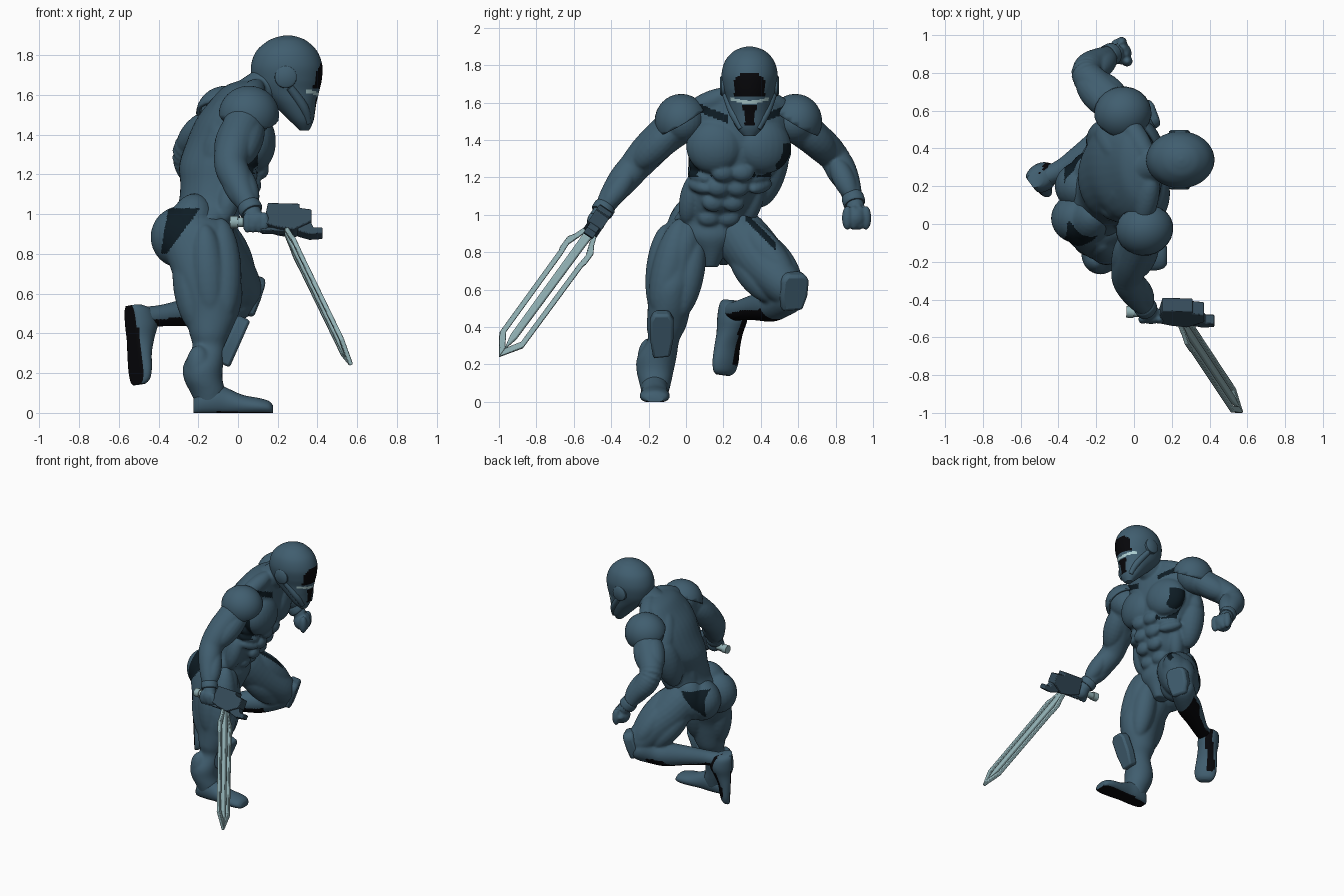
import bpy, bmesh, math
from mathutils import Vector as V, Matrix as M

if "Cube" in bpy.data.objects:
    bpy.data.objects.remove(bpy.data.objects["Cube"])

def mat(name, *c):
    m = bpy.data.materials.new(name)
    m.diffuse_color = (*c, 1)
    m.use_nodes = True
    m.node_tree.nodes["Principled BSDF"].inputs["Base Color"].default_value = m.diffuse_color
    return m
SUIT = mat("slate blue suit", .052, .112, .16)
DARK = mat("dark navy joint", .004, .011, .017)
BLACK = mat("black", .002, .002, .003)
GUN = mat("gunmetal blue", .035, .07, .10)
STEEL = mat("pale blade steel", .28, .43, .45)
GLOW = mat("pale visor strip", .42, .62, .64)

def add(name, bm, *mats, angle=40):
    bmesh.ops.recalc_face_normals(bm, faces=bm.faces[:])
    me = bpy.data.meshes.new(name)
    bm.to_mesh(me); bm.free()
    ob = bpy.data.objects.new(name, me)
    bpy.context.collection.objects.link(ob)
    for m in mats: me.materials.append(m)
    bpy.ops.object.select_all(action='DESELECT')
    bpy.context.view_layer.objects.active = ob
    ob.select_set(True)
    bpy.ops.object.shade_smooth_by_angle(angle=math.radians(angle))
    return ob

def fuse(name, bm, *mats, voxel=.0095):
    """melt overlapping muscles into one skin"""
    ob = add(name, bm, *mats)
    r = ob.modifiers.new("remesh", 'REMESH'); r.mode = 'VOXEL'; r.voxel_size = voxel
    s = ob.modifiers.new("smooth", 'SMOOTH'); s.factor = .5; s.iterations = 4
    for m in ("remesh", "smooth"): bpy.ops.object.modifier_apply(modifier=m)
    bpy.ops.object.shade_smooth()
    return ob

def paint(ob, rule):
    for p in ob.data.polygons:
        p.material_index = rule(p.center, p.normal)

def spline(rows, n):
    out = []
    for i in range(len(rows) - 1):
        a, b, c, d = (rows[max(0, min(len(rows) - 1, i + k))] for k in (-1, 0, 1, 2))
        for s in range(n):
            t = s / n
            out.append([.5 * (2*q + (r-p)*t + (2*p-5*q+4*r-u)*t*t + (3*q-p-3*r+u)*t**3)
                        for p, q, r, u in zip(a, b, c, d)])
    return out + [list(rows[-1])]

def loft(bm, loops):
    vs = [[bm.verts.new(p) for p in l] for l in loops]
    n = len(vs[0])
    for a, b in zip(vs, vs[1:]):
        for i in range(n):
            bm.faces.new((a[i], a[(i+1) % n], b[(i+1) % n], b[i]))
    bm.faces.new(vs[0][::-1]); bm.faces.new(vs[-1])

def stack(bm, rows, yaw=0, n=32, sub=4):
    """horizontal ellipses: z, x, y, half width x, half width y"""
    R = M.Rotation(yaw, 3, 'Z')
    loft(bm, [[V((x, y, z)) + R @ V((rx*math.cos(k*math.tau/n), ry*math.sin(k*math.tau/n), 0))
               for k in range(n)] for z, x, y, rx, ry in spline(rows, sub)])

def tube(bm, rows, n=24, sub=4):
    """round limb through x, y, z, radius"""
    rs = spline(rows, sub); loops = []
    for i, r in enumerate(rs):
        t = V(rs[min(i+1, len(rs)-1)][:3]) - V(rs[max(i-1, 0)][:3])
        q = V((0, 0, 1)).rotation_difference(t)
        loops.append([V(r[:3]) + q @ V((math.cos(k*math.tau/n), math.sin(k*math.tau/n), 0)) * r[3]
                      for k in range(n)])
    loft(bm, loops)

def blob(bm, c, r, yaw=0):
    bmesh.ops.create_uvsphere(bm, u_segments=24, v_segments=16, radius=1,
        matrix=M.Translation(c) @ M.Rotation(yaw, 4, 'Z') @ M.Diagonal((*r, 1)))

def muscle(bm, p, q, r):
    p, q = V(p), V(q); d = q - p
    bmesh.ops.create_uvsphere(bm, u_segments=20, v_segments=16, radius=1,
        matrix=M.Translation((p+q)/2) @ V((0, 0, 1)).rotation_difference(d).to_matrix().to_4x4()
        @ M.Diagonal((r, r, d.length/2, 1)))

def plate(name, pts, o, ex, ey, t, m, bevel=.005):
    ex, ey = V(ex).normalized(), V(ey).normalized(); n = ex.cross(ey)
    bm = bmesh.new()
    loft(bm, [[V(o) + ex*a + ey*b + n*s*t/2 for a, b in pts] for s in (-1, 1)])
    ob = add(name, bm, m, angle=30)
    b = ob.modifiers.new("bevel", 'BEVEL'); b.width = bevel; b.segments = 2
    return ob

# torso: core, chest, abs, back
YAW = math.radians(9)
bm = bmesh.new()
stack(bm, [(.72, -.14, .13, .05, .04), (.80, -.16, .13, .11, .09), (.88, -.19, .13, .17, .18),
           (.97, -.18, .14, .155, .21), (1.05, -.13, .18, .17, .195), (1.15, -.10, .21, .19, .205),
           (1.25, -.085, .25, .21, .24), (1.37, -.055, .285, .2, .27), (1.48, -.03, .285, .175, .28),
           (1.57, .0, .285, .135, .25), (1.64, .03, .295, .1, .18), (1.67, .05, .30, .05, .08)], YAW)
for s in (-1, 1):
    def at(x, dy, z, cy=.285):
        return V((x - .15*s*dy, cy + s*dy, z))
    blob(bm, at(.075, .135, 1.365), (.095, .15, .145), YAW + s*.25)              # pectoral
    muscle(bm, at(.10, .02, 1.66), at(-.01, .30, 1.54), .06)                     # trapezius
    muscle(bm, at(-.05, .05, 1.6), at(-.12, .25, 1.28), .095)                    # shoulder blade
    muscle(bm, at(-.11, .22, 1.45), at(-.16, .10, 1.04), .095)                   # lat
    muscle(bm, at(-.15, .055, 1.5), at(-.25, .05, .92, .19), .06)                # spine column
    muscle(bm, at(-.04, .17, 1.22, .22), at(-.1, .16, .95, .16), .06)            # oblique
    for k in range(3):
        muscle(bm, at(.075, .11, 1.24-k*.055, .235), at(-.03, .22, 1.28-k*.055, .235), .035)  # ribs
    for z, x, cy in ((1.225, .105, .25), (1.145, .067, .225), (1.065, .027, .2), (.985, -.04, .175)):
        blob(bm, at(x, .052, z, cy), (.042, .062, .05), YAW)                     # abs
tube(bm, [(0, .29, 1.55, .10), (.1, .31, 1.62, .095), (.2, .33, 1.7, .09)])      # neck
torso = fuse("torso", bm, SUIT, DARK)
def torso_seams(c, n):
    d = abs(c.y - .31)
    collar = n.x > .05 and c.x > 0 and .09 < d < .29 and abs(c.z - 1.475 - .4*d) < .022
    armpit = abs(n.y) > .5 and -.02 < c.x < .1 and 1.2 < c.z < 1.38
    return int(collar or armpit)
paint(torso, torso_seams)

# standing leg
bm = bmesh.new()
stack(bm, [(1.0, -.2, .03, .09, .06), (.95, -.2, .0, .15, .11), (.85, -.19, -.02, .185, .13),
           (.70, -.16, -.055, .17, .135), (.60, -.135, -.08, .158, .125), (.50, -.13, -.09, .135, .115),
           (.40, -.14, -.105, .105, .105), (.33, -.145, -.12, .085, .085), (.24, -.175, -.155, .10, .105),
           (.17, -.175, -.165, .097, .10), (.10, -.15, -.165, .088, .085), (.04, -.14, -.165, .07, .07)])
blob(bm, (-.29, .03, .885), (.15, .135, .155))
muscle(bm, (-.2, .06, 1.1), (-.28, -.03, .75), .12)
muscle(bm, (-.09, -.02, .98), (-.065, -.15, .46), .095)
muscle(bm, (-.1, .06, .9), (-.07, -.04, .44), .085)
muscle(bm, (-.27, -.05, .85), (-.2, -.11, .4), .09)
muscle(bm, (-.17, -.1, .95), (-.13, -.15, .45), .09)
muscle(bm, (-.2, -.2, .34), (-.19, -.18, .08), .07)
def hip_patch(c, n):
    a = (c.z - .8) / .23
    return int(n.y < -.15 and 0 < a < 1 and -.39 + .04*a < c.x < -.36 + .17*a)
paint(fuse("standing_leg", bm, SUIT, DARK), hip_patch)

# raised leg, black along the underside of the shin
bm = bmesh.new()
tube(bm, [(-.2, .2, .98, .09), (-.17, .27, .91, .14), (-.10, .38, .78, .145), (-.01, .49, .66, .12),
          (.03, .55, .59, .095), (.05, .58, .56, .06)])
tube(bm, [(.05, .58, .58, .05), (.02, .56, .565, .085), (-.06, .5, .53, .085), (-.14, .45, .515, .088),
          (-.26, .37, .505, .07), (-.38, .29, .49, .055), (-.47, .25, .48, .055)])
blob(bm, (-.27, .2, .885), (.15, .135, .155))
muscle(bm, (-.2, .28, 1.08), (-.26, .27, .75), .11)
muscle(bm, (-.1, .3, .97), (.05, .57, .62), .09)
muscle(bm, (-.12, .38, .9), (.02, .6, .6), .085)
muscle(bm, (-.12, .25, .82), (0, .48, .54), .09)
muscle(bm, (-.24, .32, .85), (-.05, .52, .56), .09)
muscle(bm, (-.03, .5, .5), (-.27, .37, .49), .06)
def raised_rule(c, n):
    if c.x < -.06 and c.z < .53 and n.z < -.25 and n.x > -.5: return 2
    hip = n.y > .15 and .8 < c.z < 1.0 and -.37 < c.x < -.36 + .7*(c.z - .8)
    crease = n.x > .15 and .32 < c.y < .48 and abs(c.y + c.z - 1.31) < .022
    return int(hip or crease)
paint(fuse("raised_leg", bm, SUIT, DARK, BLACK), raised_rule)

# feet with black soles
def foot(name, heel, fwd, up, dark_instep=False):
    fwd, up = V(fwd).normalized(), V(up).normalized(); side = up.cross(fwd)
    prof = [(0, .04, .07), (.03, .065, .13), (.1, .075, .155), (.17, .07, .125), (.25, .076, .09),
            (.33, .08, .075), (.38, .068, .06), (.4, .045, .04)]
    bm = bmesh.new()
    loft(bm, [[V(heel) + fwd*t + side*w*math.cos(a) + up*h*max(0, .42 + .58*math.sin(a))
               for a in (k*math.tau/28 for k in range(28))] for t, w, h in spline(prof, 4)])
    paint(add(name, bm, SUIT, BLACK), lambda c, n: int(n.dot(up) < -.8 or
          (dark_instep and n.x > .1 and n.dot(side) > .1 and c.z > .2)))
foot("standing_foot", (-.225, -.167, 0), (1, 0, 0), (0, 0, 1))
foot("raised_foot", (-.55, .215, .54), (.1, -.07, -1), (.8, .6, .04), True)

# arms with cuffs and fists
def arm(name, rows, fist, along, out, k=1):
    fist, along, out = V(fist), V(along).normalized(), V(out).normalized()
    bm = bmesh.new()
    tube(bm, rows)
    P = [V(r[:3]) for r in rows]
    for h in (-1, 1):                                      # biceps, triceps, forearm heads
        off = V((h*.035, 0, .0))
        muscle(bm, P[0] + off, P[3] + off, .085)
        muscle(bm, P[3] + off, P[6] + off*.5, .06)
    blob(bm, P[0], (.12, .118, .118))
    blob(bm, fist, (.052*k, .05*k, .055*k))
    for i in range(4):
        c = fist + along*(i - 1.5)*.029*k + out*.025
        muscle(bm, c + V((0, 0, .052*k)), c - V((0, 0, .055*k)), .024*k)
    muscle(bm, fist + along*.06 - out*.03, fist + along*.05 + out*.05, .022)
    fuse(name, bm, SUIT, voxel=.0075)
    a, b = P[5].lerp(P[6], .75), P[6].lerp(P[7], .5)
    bm = bmesh.new()
    tube(bm, [(*a, .056), (*a.lerp(b, .2), .06), (*a.lerp(b, .8), .06), (*b, .054)])
    add(name + "_cuff", bm, SUIT)
arm("sword_arm", [(.05, -.02, 1.5, .11), (.01, -.13, 1.41, .10), (-.02, -.21, 1.33, .095),
                  (-.035, -.28, 1.25, .085), (-.01, -.34, 1.18, .08), (.025, -.4, 1.1, .063),
                  (.06, -.44, 1.03, .05), (.08, -.47, .99, .045)], (.09, -.48, .965), (1, 0, 0), (0, -1, -.2))
arm("free_arm", [(-.07, .58, 1.5, .11), (-.13, .66, 1.43, .095), (-.2, .73, 1.37, .09),
                 (-.25, .79, 1.31, .083), (-.23, .835, 1.23, .08), (-.18, .87, 1.16, .064),
                 (-.13, .895, 1.08, .05), (-.09, .91, 1.03, .047)], (-.075, .905, .985), (-.3, 1, 0), (1, .3, 0), 1.2)

# shoulder armour shells
for name, c, s in (("sword_pauldron", (.055, -.025, 1.5), -1), ("free_pauldron", (-.06, .585, 1.5), 1)):
    bm = bmesh.new()
    blob(bm, c, (.145, .135, .138), YAW)
    bmesh.ops.bisect_plane(bm, geom=bm.verts[:] + bm.edges[:] + bm.faces[:], clear_inner=True,
                           plane_co=V(c) + V((0, s*.01, -.01)), plane_no=(.1, s*.5, .85))
    ob = add(name, bm, SUIT)
    m = ob.modifiers.new("shell", 'SOLIDIFY'); m.thickness = .016; m.offset = 0

# helmet with painted visor, pale strip and breathing slot
bm = bmesh.new()
HY = .34
stack(bm, [(1.42, .335, HY, .022, .03), (1.47, .32, HY, .06, .075), (1.55, .285, HY, .108, .108),
           (1.62, .252, HY, .157, .125), (1.68, .246, HY, .176, .142), (1.75, .245, HY, .179, .15),
           (1.82, .245, HY, .153, .132), (1.87, .248, HY, .1, .09), (1.892, .25, HY, .05, .045),
           (1.9, .25, HY, .008, .008)], n=72, sub=10)
def face(c, n):
    d = abs(c.y - HY)
    if c.x < .3: return 0
    if abs(c.z - 1.598 - .2*d) < .009 and d < .1: return 2
    if 1.63 < c.z < 1.76 and d < .082 - max(0, c.z - 1.72): return 1
    return int(1.48 < c.z < 1.585 and d < (.038 if c.z > 1.555 else .026))
paint(add("helmet", bm, SUIT, BLACK, GLOW), face)
for s in (-1, 1):
    bm = bmesh.new()
    tube(bm, [(.24, HY + s*.1, 1.69, .058), (.24, HY + s*.15, 1.69, .055), (.24, HY + s*.158, 1.69, .045)], sub=1)
    add("ear_disc", bm, SUIT)
    bm = bmesh.new()
    tube(bm, [(.26, HY + s*.125, 1.64, .02), (.33, HY + s*.085, 1.54, .024), (.355, HY + s*.045, 1.46, .016)])
    add("cheek_guard", bm, SUIT)

# knee and shin guards
guard = [(-.13, -.045), (-.12, .045), (-.02, .062), (.09, .062), (.13, .04), (.13, -.04), (.09, -.062), (-.02, -.062)]
plate("shin_guard", guard, (-.022, -.13, .36), (.4, 0, .9), (0, 1, 0), .07, SUIT, .014)
plate("knee_guard", [(a*.8, b*1.25) for a, b in guard], (.06, .57, .59), (.3, .1, .95), (-.35, .93, 0), .08, SUIT, .018)

# sword: grip, guard housing, split blade
bm = bmesh.new()
tube(bm, [(-.04, -.465, .96, .031), (.0, -.467, .96, .031), (.0, -.467, .96, .024), (.2, -.48, .96, .024)], sub=1)
add("sword_grip", bm, STEEL)
ey = (0, .56, .83)
plate("sword_housing", [(.13, -.03), (.15, .09), (.31, .085), (.31, .06), (.37, .05), (.37, -.02), (.28, -.07), (.2, -.055)],
      (0, -.475, .96), (1, 0, 0), ey, .085, GUN)
plate("sword_barrel", [(.3, -.03), (.36, .0), (.38, -.05), (.425, -.05), (.425, -.085), (.36, -.09), (.3, -.07)],
      (0, -.475, .96), (1, 0, 0), ey, .06, GUN)
plate("sword_trigger_guard", [(.1, -.04), (.24, -.045), (.24, -.065), (.12, -.06)], (0, -.475, .96), (1, 0, 0), ey, .04, GUN)
O, D, W = V((.245, -.51, .91)), V((.325, -.49, -.67)), V((.05, .83, -.56))
L = D.length
plate("blade_core", [(0, -.026), (.1, -.024), (L-.14, -.02), (L-.05, 0), (L-.14, .02), (.1, .024), (0, .026)],
      O, D, W, .03, STEEL, .009)
for s in (-1, 1):
    rail = [(.0, .04), (.06, .06), (.1, .084), (.17, .084), (.19, .078), (L-.12, .076), (L, .0),
            (L-.06, .0), (L-.14, .048), (.2, .05), (.13, .055), (.07, .035), (.0, .015)]
    plate("blade_rail", [(a, s*b) for a, b in rail], O, D, W, .022, STEEL, .004)
